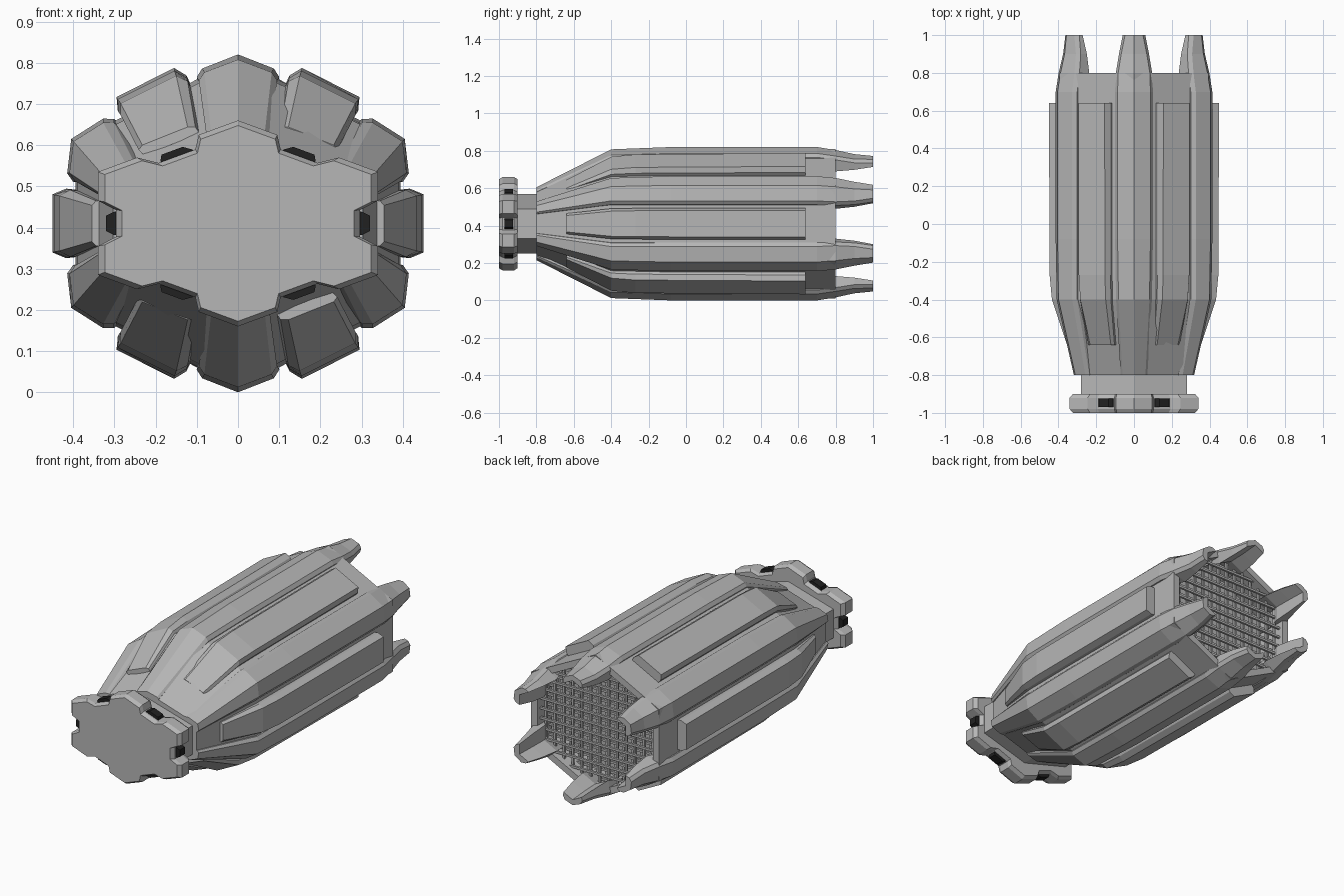
import bpy, bmesh, math

if "Cube" in bpy.data.objects:
    bpy.data.objects.remove(bpy.data.objects["Cube"])

ZC = 0.41  # height of the long axis


def material(name, c):
    m = bpy.data.materials.new(name)
    m.diffuse_color = (c, c, c * 1.0, 1)
    m.use_nodes = True
    m.node_tree.nodes["Principled BSDF"].inputs["Base Color"].default_value = m.diffuse_color
    return m


GREY = material("hull grey", 0.47)
DARK = material("vent black", 0.015)

HEX = [(math.cos(math.radians(90 + 60 * k)), math.sin(math.radians(90 + 60 * k))) for k in range(6)]

# hull half-sizes along the length: y, x scale, z scale
STATIONS = [(-0.8, 0.35, 0.19), (-0.4, 0.45, 0.388), (-0.08, 0.456, 0.40), (1.0, 0.456, 0.40)]


def hull(y):
    for (y0, a0, b0), (y1, a1, b1) in zip(STATIONS, STATIONS[1:]):
        if y <= y1:
            f = (y - y0) / (y1 - y0)
            return a0 + (a1 - a0) * f, b0 + (b1 - b0) * f


def pt(k, t, r, y, size=None):
    """Point at fraction t along the hexagon edge leaving corner k (t < 0 goes back)."""
    sx, sz = size or hull(y)
    a = HEX[k % 6]
    b = HEX[(k + (1 if t >= 0 else -1)) % 6]
    u, v = (a[i] + abs(t) * (b[i] - a[i]) for i in (0, 1))
    return (u * r * sx, y, ZC + v * r * sz)


def make(name, bm, mat):
    bmesh.ops.recalc_face_normals(bm, faces=bm.faces[:])
    me = bpy.data.meshes.new(name)
    bm.to_mesh(me)
    bm.free()
    me.materials.append(mat)
    ob = bpy.data.objects.new(name, me)
    bpy.context.collection.objects.link(ob)
    return ob


def loft(name, rings, mat):
    bm = bmesh.new()
    vs = [[bm.verts.new(p) for p in ring] for ring in rings]
    n = len(vs[0])
    for a, b in zip(vs, vs[1:]):
        for i in range(n):
            bm.faces.new((a[i], a[(i + 1) % n], b[(i + 1) % n], b[i]))
    bm.faces.new(vs[0][::-1])
    bm.faces.new(vs[-1])
    return make(name, bm, mat)


# hexagonal hull with a recess at the rear
loft("hull", [[pt(k, 0, r, y) for k in range(6)] for y, r in
              [(-0.8, 1), (-0.4, 1), (-0.08, 1), (0.8, 1), (0.8, 0.9), (0.62, 0.9)]], GREY)

# neck between hull and nose cap
loft("neck", [[pt(k, 0, 1, y, (0.323, 0.16)) for k in range(6)] for y in (-0.92, -0.78)], GREY)

# nose cap, notched in the middle of each hexagon side
CAP = (0.393, 0.25)
OUTLINE = [(-0.28, 1), (0, 1), (0.28, 1), (0.35, 0.87), (0.65, 0.87)]
cap_rings = []
for y, s in [(-1, 0.95), (-0.98, 1), (-0.92, 1), (-0.9, 0.95)]:
    ring = []
    for k in range(6):
        ring += [pt(k, t, r * s, y, CAP) for t, r in OUTLINE[1:]]
        ring.append(pt(k + 1, -0.28, s, y, CAP))
    cap_rings.append(ring)
loft("nose_cap", cap_rings, GREY)

# per station: y, half width, shoulder radius, apex radius, inner radius
RIB = [(-0.8, 0.19, 1.05, 1.025, 0.9), (-0.4, 0.2, 1.05, 1.025, 0.9),
       (-0.08, 0.21, 1.05, 1.025, 0.9), (0.7, 0.21, 1.05, 1.025, 0.88),
       (0.8, 0.21, 1.01, 0.985, 0.8), (0.9, 0.18, 0.95, 0.93, 0.81),
       (1.0, 0.13, 0.92, 0.905, 0.83)]
# per station: y, top radius
PLATE = [(-0.64, 1.05), (-0.4, 1.115), (-0.27, 1.14), (0.64, 1.14)]

for k in range(6):
    # corner rib ending in a rear fin
    loft(f"rib_{k}", [[pt(k, -w - 0.04, i, y), pt(k, -w - 0.04, s - 0.035, y), pt(k, -w, s, y),
                       pt(k, 0, a, y), pt(k, w, s, y), pt(k, w + 0.04, s - 0.035, y),
                       pt(k, w + 0.04, i, y), pt(k, 0, i, y)]
                      for y, w, s, a, i in RIB], GREY)
    # raised armour plate on each side
    loft(f"side_plate_{k}", [[pt(k, t, r, y) for t, r in
                              [(0.29, 0.95), (0.3, 1 + (top - 1) * 0.4), (0.345, top),
                               (0.655, top), (0.7, 1 + (top - 1) * 0.4), (0.71, 0.95)]]
                             for y, top in PLATE], GREY)
    # dark vent in each cap notch
    loft(f"vent_{k}", [[pt(k, t, r, y, CAP) for t, r in
                        [(0.37, 0.8), (0.37, 0.88), (0.42, 0.94), (0.58, 0.94), (0.63, 0.88), (0.63, 0.8)]]
                       for y in (-0.97, -0.925)], DARK)


# rear grille: crossed bars clipped to the hexagonal opening
def box(bm, x0, x1, y0, y1, z0, z1):
    v = [bm.verts.new((x, y, z)) for x in (x0, x1) for y in (y0, y1) for z in (z0, z1)]
    for f in [(0, 1, 3, 2), (4, 6, 7, 5), (0, 4, 5, 1), (2, 3, 7, 6), (0, 2, 6, 4), (1, 5, 7, 3)]:
        bm.faces.new([v[i] for i in f])


bm = bmesh.new()
R = 0.4 * 0.91
W = 0.456 * 0.91 * math.sqrt(3) / 2
h = 0.006
for y in (0.70, 0.76):
    for i in range(-6, 7):
        x = i * 0.055
        if abs(x) < W:
            top = R - 0.5 * R * abs(x) / W
            box(bm, x - h, x + h, y - h, y + h, ZC - top, ZC + top)
        z = i * 0.055
        if abs(z) < R:
            half = W if abs(z) < R / 2 else W * (R - abs(z)) / (R / 2)
            box(bm, -half, half, y - h + 0.012, y + h + 0.012, ZC + z - h, ZC + z + h)
make("rear_grille", bm, GREY)
